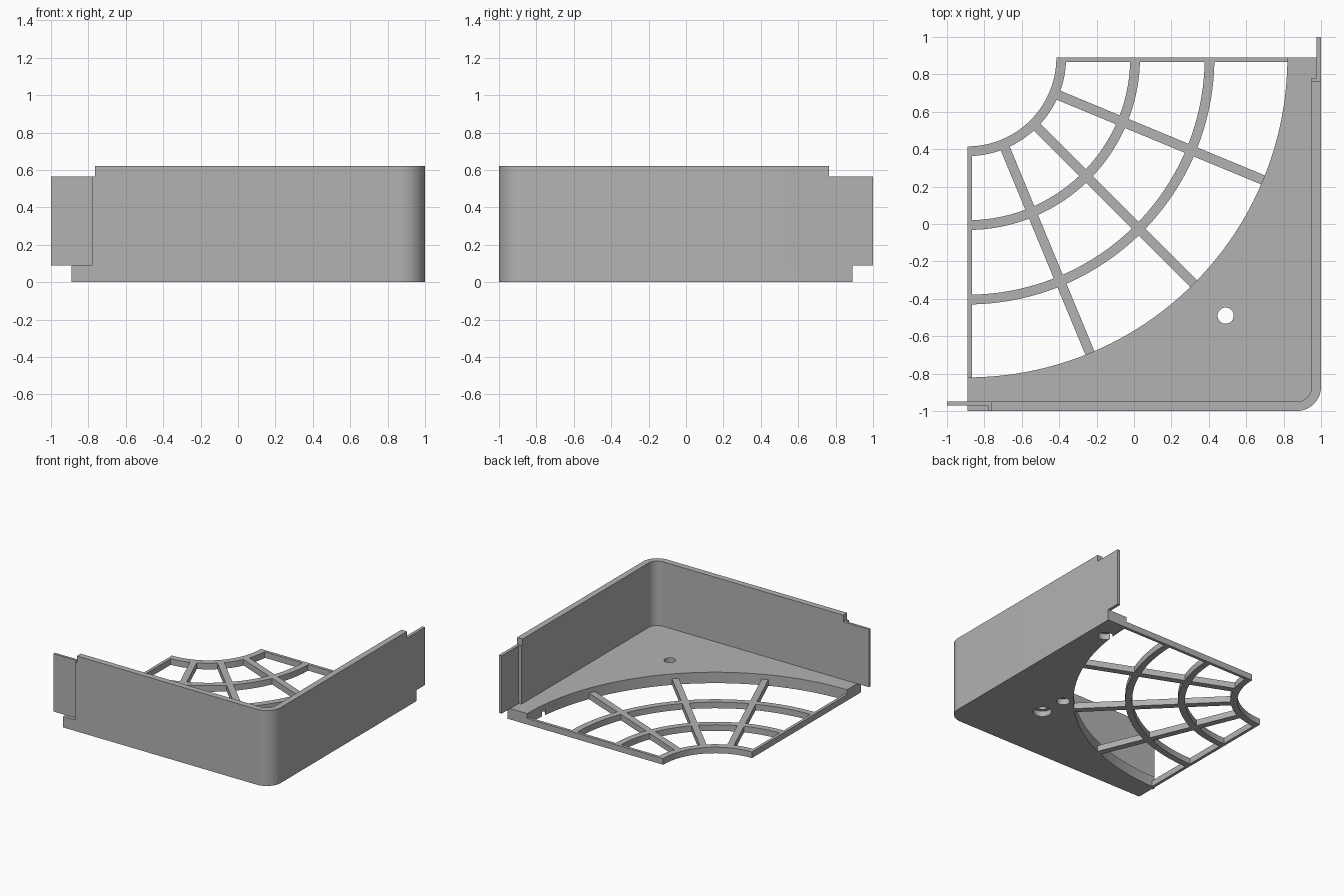
import bpy
import bmesh
from math import sin, cos, pi, radians

cube = bpy.data.objects.get("Cube")
if cube:
    bpy.data.objects.remove(cube, do_unlink=True)

FLOOR, GRILLE, TAB_TOP, TOP = 0.09, 0.05, 0.565, 0.62
EDGE = 0.89           # back and right ends of the floor
STEP, LAP = 0.765, 0.78   # where the wall drops to the lap joint
CX, CY = -EDGE, EDGE  # centre of the grille rings

grey = bpy.data.materials.new("plain grey")
grey.use_nodes = True
grey.diffuse_color = (0.45, 0.45, 0.45, 1)
grey.node_tree.nodes["Principled BSDF"].inputs["Base Color"].default_value = grey.diffuse_color


def prism(name, points, z0, z1):
    """Extrude a flat outline between two heights."""
    bm = bmesh.new()
    face = bm.faces.new([bm.verts.new((x, y, z0)) for x, y in points])
    result = bmesh.ops.extrude_face_region(bm, geom=[face])
    verts = [v for v in result["geom"] if isinstance(v, bmesh.types.BMVert)]
    bmesh.ops.translate(bm, verts=verts, vec=(0, 0, z1 - z0))
    bmesh.ops.recalc_face_normals(bm, faces=bm.faces)
    mesh = bpy.data.meshes.new(name)
    bm.to_mesh(mesh)
    bm.free()
    mesh.materials.append(grey)
    obj = bpy.data.objects.new(name, mesh)
    bpy.context.collection.objects.link(obj)
    return obj


def box(name, x0, x1, y0, y1, z0, z1):
    return prism(name, [(x0, y0), (x1, y0), (x1, y1), (x0, y1)], z0, z1)


def arc(cx, cy, r, a0, a1, n):
    angles = [radians(a0 + (a1 - a0) * i / n) for i in range(n + 1)]
    return [(cx + r * cos(a), cy + r * sin(a)) for a in angles]


def smooth(obj):
    bpy.ops.object.select_all(action="DESELECT")
    obj.select_set(True)
    bpy.context.view_layer.objects.active = obj
    bpy.ops.object.shade_smooth_by_angle(angle=radians(30))


# Floor with rounded outer corner and a concave quarter-circle opening
outer_corner = arc(0.87, -0.87, 0.13, -90, 0, 16)
floor = prism("floor", [(-EDGE, -1)] + outer_corner + [(1, EDGE)]
              + arc(CX, CY, 1.71, 0, -90, 64), 0, FLOOR)

# Screw hole, its counterbore and the blind pockets underneath
for name, x, y, r, depth in [("screw_hole", 0.49, -0.49, 0.043, 0.2),
                             ("counterbore", 0.49, -0.49, 0.07, 0.045),
                             ("pocket", 0.47, -0.27, 0.05, 0.05),
                             ("end_pocket", 0.86, 0.69, 0.055, 0.05)]:
    cutter = prism(name + "_cutter", arc(x, y, r, 0, 348.75, 31), -0.1, depth)
    cutter.hide_render = True
    cutter.hide_set(True)
    cutter.display_type = "WIRE"
    mod = floor.modifiers.new(name, "BOOLEAN")
    mod.operation = "DIFFERENCE"
    mod.solver = "EXACT"
    mod.object = cutter
    # Bake each cut so no helper is left behind
    bpy.context.view_layer.update()
    baked = bpy.data.meshes.new_from_object(
        floor.evaluated_get(bpy.context.evaluated_depsgraph_get()))
    floor.modifiers.clear()
    floor.data = baked
    bpy.data.objects.remove(cutter, do_unlink=True)
smooth(floor)

# Two-sided wall around the rounded corner
inner_corner = arc(0.87, -0.87, 0.08, 0, -90, 16)
wall = prism("corner_wall", [(-STEP, -1)] + outer_corner + [(1, STEP), (0.95, STEP)]
             + inner_corner + [(-STEP, -0.95)], FLOOR, TOP)
smooth(wall)

# Lap joints: inner tongue on the front wall, outer tongue on the side wall
box("front_tongue", -1, -STEP, -0.97, -0.95, FLOOR, TAB_TOP)
box("front_lap_step", -LAP, -STEP, -1, -0.97, FLOOR, TAB_TOP)
box("side_tongue", 0.975, 1, STEP, 1, FLOOR, TAB_TOP)
box("side_lap_step", 0.95, 0.975, STEP, LAP, FLOOR, TAB_TOP)

# Grille rings
for i, r in enumerate((0.475, 0.87, 1.268)):
    ring = prism(f"grille_ring_{i + 1}", arc(CX, CY, r, -90, 0, 48)
                 + arc(CX, CY, r + 0.052, 0, -90, 48), 0, GRILLE)
    smooth(ring)

# Grille spokes
for i in range(3):
    a = -pi / 8 * (i + 1)
    ends = [(0.5, -1), (1.712, -1), (1.712, 1), (0.5, 1)]
    prism(f"grille_spoke_{i + 1}",
          [(CX + r * cos(a) - s * 0.026 * sin(a), CY + r * sin(a) + s * 0.026 * cos(a))
           for r, s in ends], 0, GRILLE)

# Straight grille borders
box("grille_border_back", CX + 0.475, CX + 1.71, EDGE - 0.024, EDGE, 0, GRILLE)
box("grille_border_right", -EDGE, -EDGE + 0.024, CY - 1.71, CY - 0.475, 0, GRILLE)
